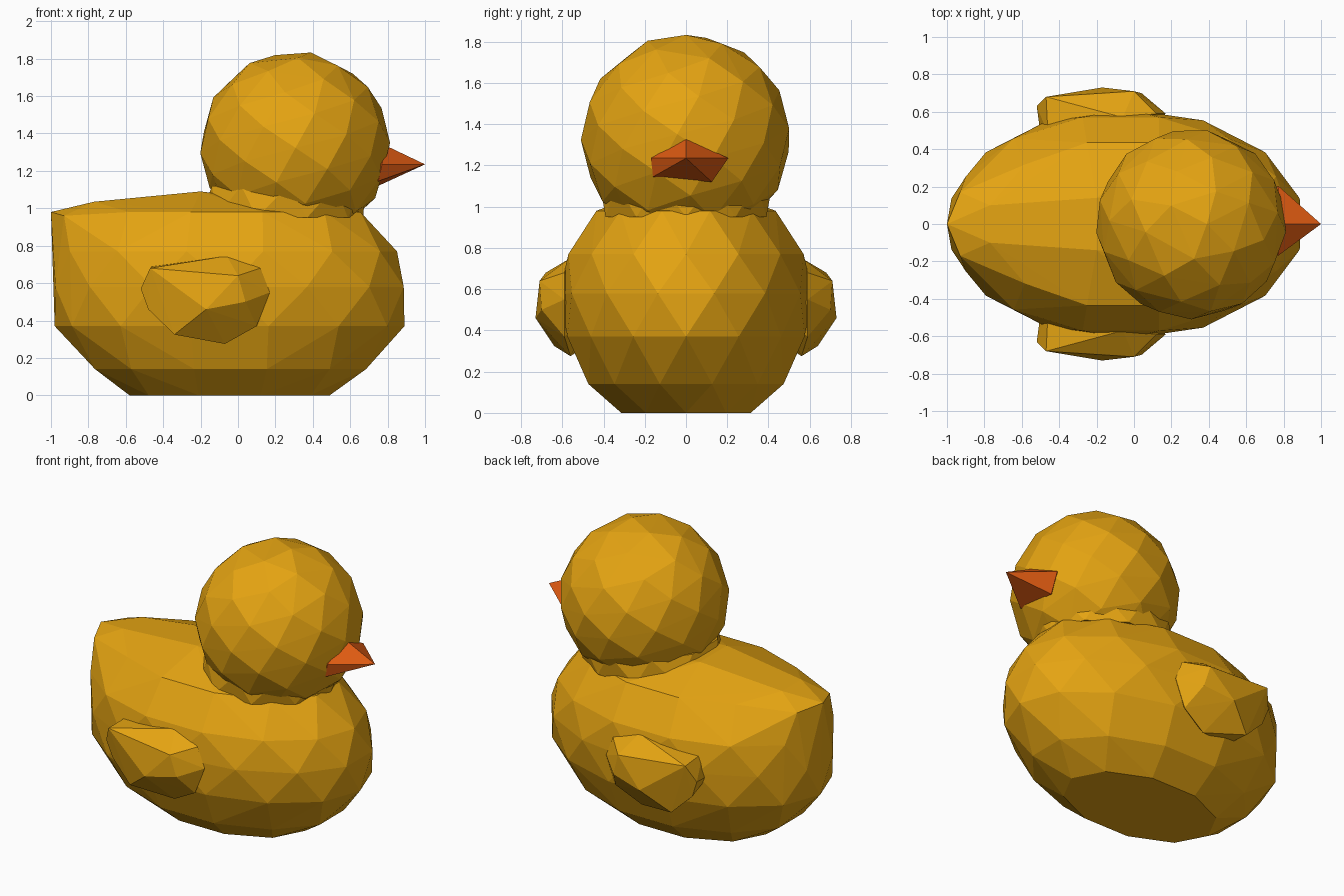
import bpy, bmesh, math

if "Cube" in bpy.data.objects:
    bpy.data.objects.remove(bpy.data.objects["Cube"])


def material(name, rgb):
    m = bpy.data.materials.new(name)
    m.diffuse_color = (*rgb, 1.0)
    m.use_nodes = True
    m.node_tree.nodes["Principled BSDF"].inputs["Base Color"].default_value = m.diffuse_color
    return m


YELLOW = material("golden yellow", (0.78, 0.37, 0.006))
ORANGE = material("beak orange", (0.74, 0.105, 0.006))


def hull(name, points, mat):
    """Faceted solid wrapped around a cloud of points."""
    bm = bmesh.new()
    for p in points:
        bm.verts.new(p)
    bmesh.ops.convex_hull(bm, input=bm.verts[:])
    bmesh.ops.delete(bm, geom=[v for v in bm.verts if not v.link_faces], context='VERTS')
    bmesh.ops.recalc_face_normals(bm, faces=bm.faces[:])
    me = bpy.data.meshes.new(name)
    bm.to_mesh(me)
    bm.free()
    me.materials.append(mat)
    ob = bpy.data.objects.new(name, me)
    bpy.context.collection.objects.link(ob)
    return ob


def ring(x0, x1, hw, z, n, shift=0.0):
    """Elliptical ring of points from x0 to x1 with half width hw."""
    c, a = (x0 + x1) / 2, (x1 - x0) / 2
    return [(c + a * math.cos(2 * math.pi * (i + shift) / n),
             hw * math.sin(2 * math.pi * (i + shift) / n), z) for i in range(n)]


# Body: staggered rings plus a raised tail and back ridge
body = []
for k, (x0, x1, hw, z, n) in enumerate([
        (-0.58, 0.49, 0.33, 0.0, 10), (-0.79, 0.71, 0.49, 0.14, 12),
        (-0.98, 0.89, 0.59, 0.37, 14), (-1.0, 0.91, 0.615, 0.58, 14),
        (-0.99, 0.85, 0.585, 0.77, 14), (-0.80, 0.68, 0.45, 0.98, 12)]):
    body += ring(x0, x1, hw, z, n, 0.5 * (k % 2))
body += [(-1.0, 0, 0.98)]
for s in (-1, 1):
    body += [(-0.93, 0.17 * s, 0.96), (-0.77, 0.10 * s, 1.035), (-0.2, 0.14 * s, 1.09)]
hull("body", [(max(-1.0, x), y, z) for x, y, z in body], YELLOW)

# Neck: short collar between body and head
hull("neck", ring(-0.2, 0.67, 0.41, 0.95, 10) + ring(-0.16, 0.70, 0.42, 1.12, 10, 0.5), YELLOW)

# Head: evenly scattered facets on a sphere
N, R = 72, 0.51
head = []
for i in range(N):
    h = 1 - 2 * (i + 0.5) / N
    r, t = math.sqrt(1 - h * h), i * math.pi * (3 - math.sqrt(5))
    head.append((0.305 + R * r * math.cos(t), R * r * math.sin(t), 1.33 + R * h))
hull("head", head, YELLOW)

# Beak: five-sided spike
hull("beak", [(1.0, 0, 1.235), (0.79, 0, 1.335), (0.77, -0.17, 1.235), (0.75, -0.16, 1.145),
              (0.75, 0.125, 1.12), (0.77, 0.205, 1.235), (0.6, 0, 1.23)], ORANGE)

# Wings: mirrored faceted pads
wing = [(-0.47, 0.68, 0.68), (-0.52, 0.63, 0.57), (-0.17, 0.73, 0.46), (0.0, 0.71, 0.64),
        (0.04, 0.70, 0.50), (0.12, 0.59, 0.68), (0.17, 0.59, 0.55), (0.10, 0.59, 0.37),
        (-0.07, 0.56, 0.275), (-0.34, 0.64, 0.325), (-0.48, 0.62, 0.46),
        (-0.06, 0.57, 0.745), (-0.46, 0.48, 0.69), (-0.50, 0.48, 0.55),
        (-0.33, 0.48, 0.33), (0.05, 0.48, 0.45)]
for side, s in (("right", -1), ("left", 1)):
    hull("wing_" + side, [(x, s * y, z) for x, y, z in wing], YELLOW)
